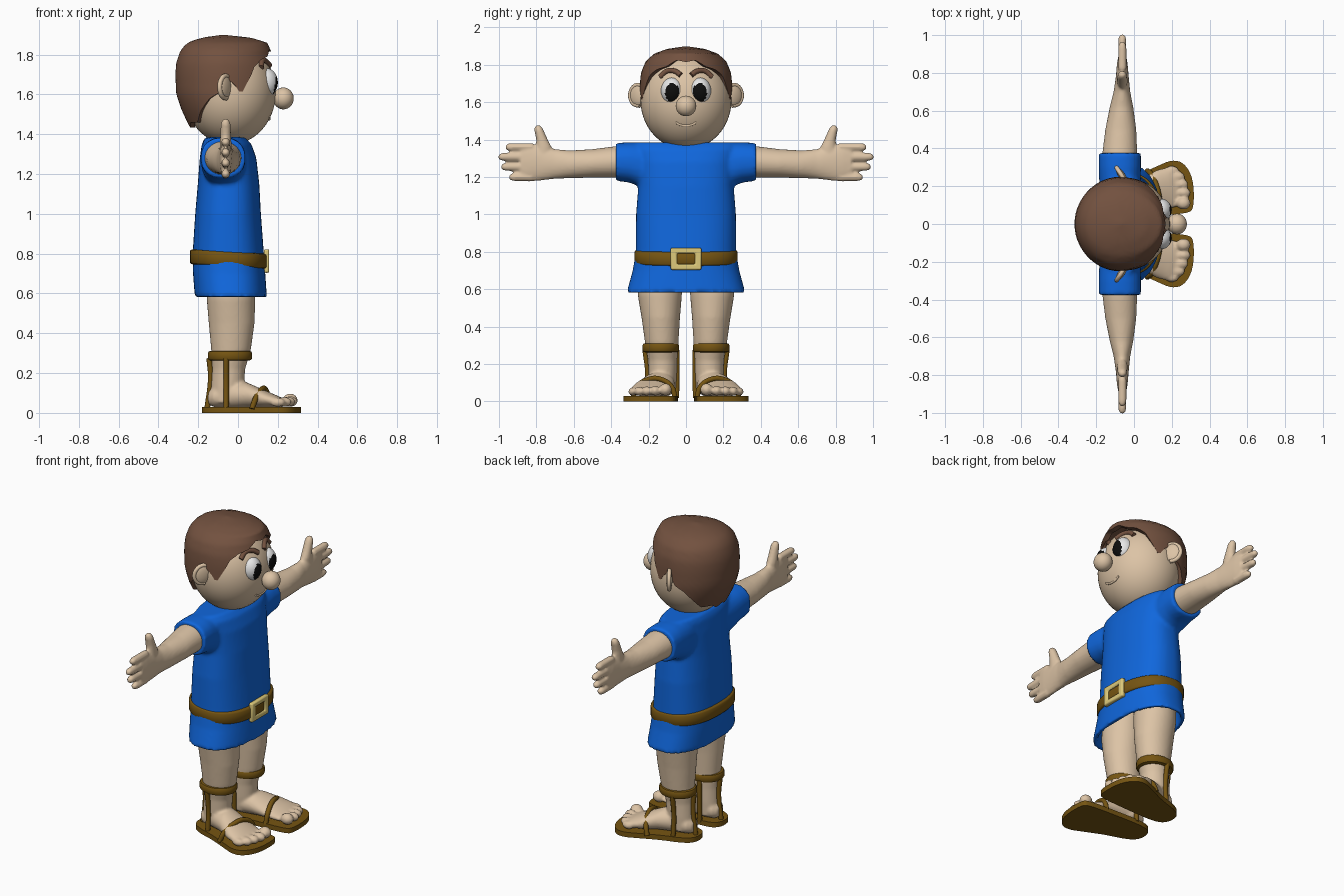
import bpy, bmesh, math
from mathutils import Matrix, Vector

if "Cube" in bpy.data.objects:
    bpy.data.objects.remove(bpy.data.objects["Cube"])


def material(name, r, g, b):
    m = bpy.data.materials.new(name)
    m.diffuse_color = (r, g, b, 1)
    m.use_nodes = True
    m.node_tree.nodes["Principled BSDF"].inputs["Base Color"].default_value = m.diffuse_color
    return m


SKIN = material("skin", 0.72, 0.55, 0.38)
HAIR = material("hair brown", 0.17, 0.083, 0.05)
BLUE = material("tunic blue", 0.005, 0.135, 0.72)
LEATHER = material("leather brown", 0.18, 0.09, 0.006)
BRASS = material("buckle brass", 0.74, 0.6, 0.2)
WHITE = material("eye white", 0.85, 0.85, 0.85)
BLACK = material("pupil black", 0.004, 0.004, 0.004)


def finish(name, bm, mat, mirror=False, voxel=0, smooth=4, bevel=0, angle=40):
    """Turn a bmesh into an object, optionally fused by remesh and mirrored in y."""
    bmesh.ops.recalc_face_normals(bm, faces=bm.faces)
    me = bpy.data.meshes.new(name)
    bm.to_mesh(me)
    bm.free()
    me.materials.append(mat)
    me.shade_smooth()
    me.set_sharp_from_angle(angle=math.radians(angle))
    ob = bpy.data.objects.new(name, me)
    bpy.context.collection.objects.link(ob)
    if voxel:
        r = ob.modifiers.new("fuse", 'REMESH')
        r.mode, r.voxel_size, r.use_smooth_shade = 'VOXEL', voxel, True
        s = ob.modifiers.new("soften", 'SMOOTH')
        s.factor, s.iterations = 0.5, smooth
    if bevel:
        b = ob.modifiers.new("bevel", 'BEVEL')
        b.width, b.segments = bevel, 2
    if mirror:
        m = ob.modifiers.new("mirror", 'MIRROR')
        m.use_axis = (False, True, False)
    return ob


def loft(bm, axis, rings, n=32, p=2.0):
    """Rings of (position on axis, centre a, centre b, radius a, radius b)."""
    rows = []
    for pos, ca, cb, ra, rb in rings:
        row = []
        for i in range(n):
            t = 2 * math.pi * i / n
            c, s = math.cos(t), math.sin(t)
            a = ca + ra * math.copysign(abs(c) ** (2 / p), c)
            b = cb + rb * math.copysign(abs(s) ** (2 / p), s)
            co = {'x': (pos, a, b), 'y': (a, pos, b), 'z': (a, b, pos)}[axis]
            row.append(bm.verts.new(co))
        rows.append(row)
    for r0, r1 in zip(rows, rows[1:]):
        for i in range(n):
            j = (i + 1) % n
            bm.faces.new((r0[i], r0[j], r1[j], r1[i]))
    bm.faces.new(rows[0])
    bm.faces.new(rows[-1])


def ball(bm, loc, rad, rot=0, seg=40):
    """Ellipsoid with its pole along x, turned by rot about z."""
    m = (Matrix.Translation(loc) @ Matrix.Rotation(rot, 4, 'Z') @ Matrix.Diagonal((*rad, 1))
         @ Matrix.Rotation(math.pi / 2, 4, 'Y'))
    bmesh.ops.create_uvsphere(bm, u_segments=seg, v_segments=seg // 2, radius=1, matrix=m)


def tube(name, paths, radius, mat, mirror=True):
    cu = bpy.data.curves.new(name, 'CURVE')
    cu.dimensions, cu.bevel_depth, cu.bevel_resolution = '3D', radius, 3
    cu.use_fill_caps = True
    for pts in paths:
        sp = cu.splines.new('BEZIER')
        sp.bezier_points.add(len(pts) - 1)
        for bp, co in zip(sp.bezier_points, pts):
            bp.co = co
            bp.handle_left_type = bp.handle_right_type = 'AUTO'
    cu.materials.append(mat)
    ob = bpy.data.objects.new(name, cu)
    bpy.context.collection.objects.link(ob)
    if mirror:
        ob.modifiers.new("mirror", 'MIRROR').use_axis = (False, True, False)


def lerp(table, v):
    """Piecewise linear lookup in rows sorted by their first entry."""
    for a, b in zip(table, table[1:]):
        if v <= b[0]:
            t = max(0, (v - a[0]) / (b[0] - a[0]))
            return [x + (y - x) * t for x, y in zip(a[1:], b[1:])]
    return table[-1][1:]


# tunic: hollow skirt, body and sleeves fused together
bm = bmesh.new()
body = [(0.7, -.2, .11, .255), (.583, -.192, .12, .292), (.583, -.217, .145, .317),
        (.7, -.226, .137, .285), (.8, -.228, .13, .268), (1.0, -.215, .115, .267),
        (1.15, -.202, .107, .255), (1.28, -.192, .092, .262), (1.35, -.182, .068, .28),
        (1.385, -.165, .035, .27)]
loft(bm, 'z', [(z, (a + b) / 2, 0, (b - a) / 2, h) for z, a, b, h in body], 56, 2.4)
for s in (1, -1):
    loft(bm, 'y', [(s * y, -.075, cz, rx, rz) for y, cz, rx, rz in
                   ((.12, 1.25, .1, .135), (.24, 1.265, .11, .12), (.3, 1.278, .112, .108), (.375, 1.281, .112, .101))], 32, 2.3)
finish("tunic", bm, BLUE, voxel=.011)

# belt, slightly lower at the front
bm = bmesh.new()
loft(bm, 'z', [(z, -.047, 0, .19 + d, .27 + d) for z, d in
               ((.735, -.01), (.738, 0), (.745, .005), (.8, .005), (.807, 0), (.81, -.01))], 56, 2.4)
for v in bm.verts:
    v.co.z -= .06 * (v.co.x + .04)
finish("belt", bm, LEATHER)

# buckle frame
bm = bmesh.new()
loops = [[bm.verts.new((x, y * w, .763 + z * h)) for y, z in ((-1, -1), (1, -1), (1, 1), (-1, 1))]
         for x, w, h in ((.13, .082, .059), (.157, .082, .059), (.157, .048, .029), (.13, .048, .029))]
for k in range(4):
    a, b = loops[k], loops[(k + 1) % 4]
    for i in range(4):
        j = (i + 1) % 4
        bm.faces.new((a[i], a[j], b[j], b[i]))
finish("belt_buckle", bm, BRASS, bevel=.008)

# arms with hands
bm = bmesh.new()
loft(bm, 'y', [(.3, -.075, 1.28, .092, .085), (.38, -.075, 1.28, .092, .084), (.5, -.07, 1.273, .082, .076),
               (.62, -.066, 1.268, .062, .074), (.7, -.064, 1.27, .044, .079), (.78, -.062, 1.275, .034, .094),
               (.84, -.062, 1.277, .029, .102), (.885, -.062, 1.277, .022, .095)])
for z, tip in ((1.36, .965), (1.308, 1.003), (1.255, .988), (1.2, .945)):
    loft(bm, 'y', [(y, -.062, z, r, r) for y, r in
                   ((.82, .022), (tip - .03, .022), (tip - .01, .018), (tip, .009))], 16)
loft(bm, 'z', [(1.28, -.062, .76, .03, .045), (1.36, -.062, .76, .029, .042), (1.4, -.062, .77, .027, .031),
               (1.45, -.062, .786, .025, .025), (1.468, -.062, .79, .019, .019), (1.478, -.062, .791, .008, .008)], 20)
finish("arm_and_hand", bm, SKIN, mirror=True, voxel=.008, smooth=3)

# legs with feet and toes
bm = bmesh.new()
loft(bm, 'z', [(.72, -.04, .14, .12, .12), (.57, -.035, .14, .122, .118), (.45, -.032, .135, .115, .103),
               (.32, -.035, .13, .1, .09), (.22, -.047, .125, .083, .078), (.14, -.052, .125, .083, .076),
               (.05, -.06, .125, .08, .07)])
loft(bm, 'x', [(-.15, .125, .075, .03, .03), (-.125, .125, .08, .058, .05), (-.05, .127, .09, .073, .068),
               (.04, .15, .09, .09, .065), (.12, .178, .072, .108, .048), (.19, .192, .058, .112, .032),
               (.225, .19, .052, .1, .022)])
for x, y, r in ((.262, .11, .034), (.262, .165, .027), (.25, .211, .026), (.232, .252, .025), (.2, .285, .023)):
    ball(bm, (x, y, .03 + r), (.038, r, r), seg=20)
finish("leg_and_foot", bm, SKIN, mirror=True, voxel=.009, smooth=3)

# sandal soles
outline = [Vector(q) for q in ((-.18, .08), (-.18, .17), (-.12, .215), (0, .25), (.12, .305), (.2, .34), (.265, .325),
                               (.315, .24), (.318, .08), (.28, .055), (.1, .045), (-.12, .04))]
for _ in range(2):
    outline = [q for a, b in zip(outline, outline[1:] + outline[:1]) for q in (a * .75 + b * .25, a * .25 + b * .75)]
bm = bmesh.new()
f = bm.faces.new([bm.verts.new((q.x, q.y, 0)) for q in outline])
up = bmesh.ops.extrude_face_region(bm, geom=[f])
bmesh.ops.translate(bm, vec=(0, 0, .03), verts=[g for g in up['geom'] if isinstance(g, bmesh.types.BMVert)])
finish("sandal_sole", bm, LEATHER, mirror=True)

# sandal ankle bands and straps
bm = bmesh.new()
loft(bm, 'z', [(z, -.04, .135, .103 + d, .09 + d) for z, d in
               ((.262, -.01), (.266, .003), (.275, .008), (.3, .008), (.309, .003), (.312, -.01))])
finish("sandal_ankle_band", bm, LEATHER, mirror=True)
tube("sandal_straps", [
    [(-.06, .22, .275), (-.06, .205, .15), (-.06, .212, .02)],
    [(-.06, .048, .275), (-.06, .048, .15), (-.06, .05, .02)],
    [(-.145, .128, .275), (-.137, .126, .18), (-.155, .125, .02)],
    [(.15, .058, .02), (.15, .078, .08), (.135, .14, .12), (.12, .2, .118), (.09, .265, .075), (.07, .282, .02)],
], .014, LEATHER)

# head, nose, ears
HC, HR = Vector((-.04, 0, 1.61)), Vector((.23, .243, .262))


def face_x(y, z):
    return HC.x + HR.x * math.sqrt(1 - (y / HR.y) ** 2 - ((z - HC.z) / HR.z) ** 2)


bm = bmesh.new()
ball(bm, HC, HR, seg=56)
finish("head", bm, SKIN)
bm = bmesh.new()
ball(bm, (.228, 0, 1.58), (.052, .055, .055))
finish("nose", bm, SKIN)
bm = bmesh.new()
ball(bm, (-.065, .258, 1.637), (.018, .05, .058), rot=.6, seg=24)
finish("ear", bm, SKIN, mirror=True)
tube("ear_rim", [[(-.062 - .03 * math.cos(t), .252 + .046 * math.cos(t), 1.637 + .056 * math.sin(t))
                  for t in (-1.7, -1.0, -.4, .2, .8, 1.4, 2.0)]], .012, SKIN)

# eyes: front rings of each ball are the pupil
bm = bmesh.new()
ball(bm, (.142, .074, 1.66), (.058, .06, .072), rot=.12, seg=48)
for f in bm.faces:
    c = f.calc_center_median()
    f.material_index = int(c.x > .15 and ((c.y - .074) / .038) ** 2 + ((c.z - 1.652) / .05) ** 2 < 1)
finish("eye", bm, WHITE, mirror=True).data.materials.append(BLACK)

# eyebrows and smile follow the face
tube("eyebrow", [[(face_x(y, z) + .004, y, z) for y, z in
                  ((.028, 1.745), (.06, 1.766), (.1, 1.767), (.14, 1.735))]], .014, HAIR)
tube("smile", [[(face_x(y, z), y, z) for y, z in
                ((-.055, 1.492), (-.03, 1.479), (0, 1.475), (.03, 1.479), (.055, 1.492))]], .006, SKIN, False)

# hair: shell whose lower edge depends on direction around the head
EDGE = [(0, 1.815), (14, 1.825), (28, 1.79), (42, 1.775), (54, 1.74), (64, 1.66), (71, 1.6), (78, 1.65), (86, 1.68),
        (94, 1.61), (107, 1.58), (122, 1.52), (135, 1.46), (155, 1.46), (168, 1.43), (180, 1.45)]
SHAPE = [(1.43, .14, .165, .19), (1.52, .24, .208, .235), (1.6, .278, .235, .25), (1.7, .278, .24, .247),
         (1.76, .262, .235, .24), (1.82, .24, .215, .215), (1.86, .222, .18, .17), (1.885, .14, .11, .1), (1.9, 0, 0, 0)]
# SHAPE columns: height, front, back, side reach
bm = bmesh.new()
N, M = 96, 18
rows = []
for k in range(M + 2):
    t = min(k, M) / M
    row = []
    for i in range(N):
        a = 2 * math.pi * (i + .5) / N
        deg = abs((math.degrees(a) + 180) % 360 - 180)
        z = 1.899 - (1.899 - lerp(EDGE, deg)[0]) * t ** 1.7
        fr, bk, sd = lerp(SHAPE, z)
        c, s = math.cos(a), math.sin(a)
        q = .86 if k > M else 1
        row.append(bm.verts.new((-.075 + q * c * (fr if c > 0 else bk), q * s * sd, z)))
    rows.append(row)
for r0, r1 in zip(rows, rows[1:]):
    for i in range(N):
        j = (i + 1) % N
        bm.faces.new((r0[i], r0[j], r1[j], r1[i]))
bm.faces.new(rows[0])
finish("hair", bm, HAIR, angle=50)
